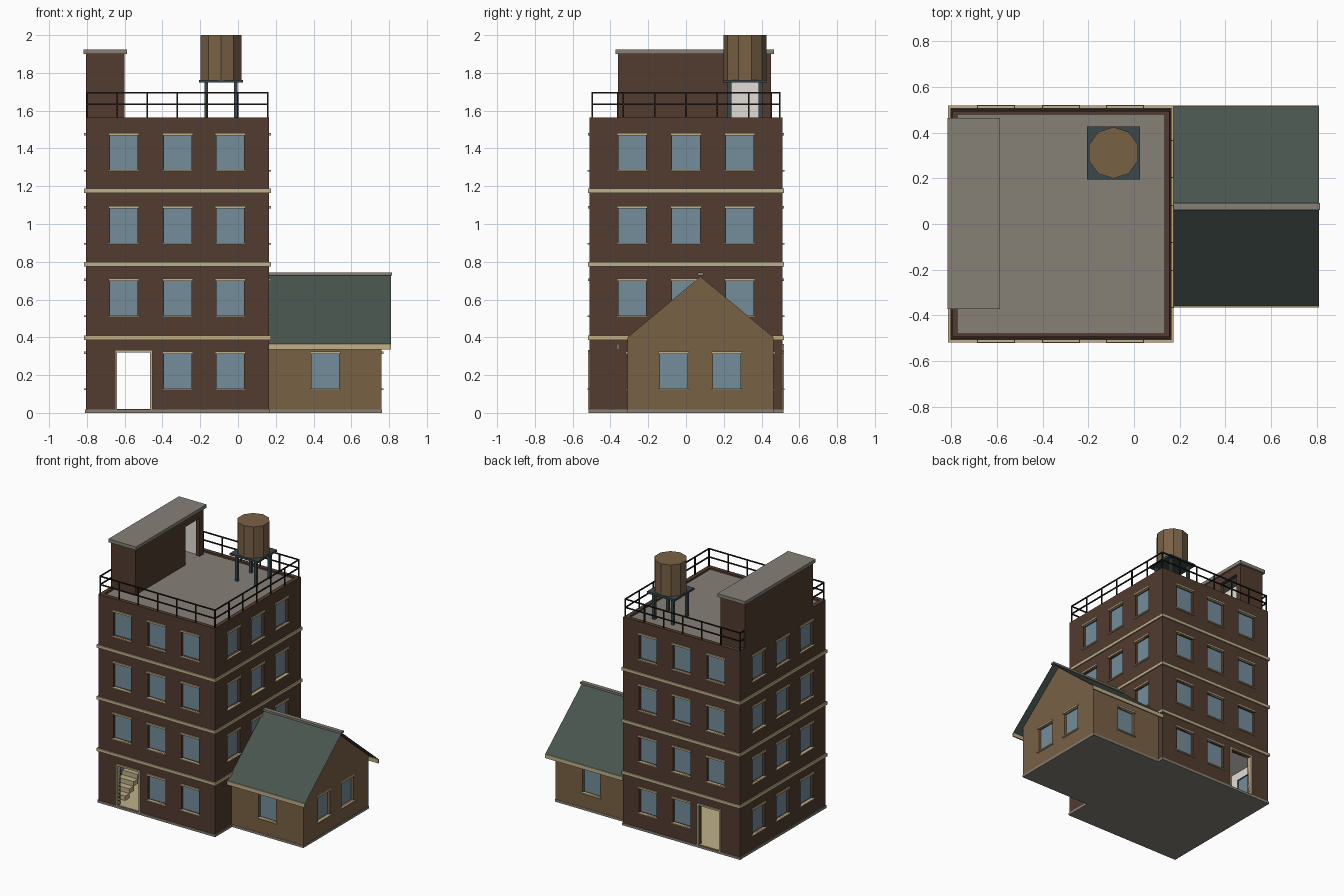
import bpy, bmesh, math
from mathutils import Matrix, Vector

cube = bpy.data.objects.get("Cube")
if cube:
    bpy.data.objects.remove(cube, do_unlink=True)


def material(name, *rgb):
    m = bpy.data.materials.new(name)
    m.use_nodes = True
    m.diffuse_color = (*rgb, 1)
    m.node_tree.nodes["Principled BSDF"].inputs["Base Color"].default_value = (*rgb, 1)
    return m


BRICK = material("brown brick", .085, .045, .029)
TAN = material("tan wood", .19, .12, .06)
GLASS = material("blue glass", .175, .27, .33)
CREAM = material("cream trim", .53, .44, .255)
GREEN = material("green roofing", .065, .09, .078)
GREY = material("warm grey", .24, .215, .18)
DARK = material("dark rail", .018, .013, .011)
SLATE = material("slate metal", .042, .065, .068)
WHITE = material("white plaster", .75, .73, .69)


def finish(bm, name, *mats):
    me = bpy.data.meshes.new(name)
    bm.to_mesh(me)
    bm.free()
    for m in mats:
        me.materials.append(m)
    ob = bpy.data.objects.new(name, me)
    bpy.context.scene.collection.objects.link(ob)
    return ob


def add_box(bm, lo, hi, frame=Matrix()):
    lo, hi = Vector(lo), Vector(hi)
    size = Matrix.Diagonal((*(hi - lo), 1))
    bmesh.ops.create_cube(bm, size=1, matrix=frame @ Matrix.Translation((lo + hi) / 2) @ size)


def box(name, mat, lo, hi):
    bm = bmesh.new()
    add_box(bm, lo, hi)
    return finish(bm, name, mat)


def wall_frames(x0, x1, y0, y1):
    """Local axes per side: along the wall, outward, up."""
    sides = {"front": ((1, 0, 0), (0, y0, 0)), "right": ((0, 1, 0), (x1, 0, 0)),
             "back": ((-1, 0, 0), (0, y1, 0)), "left": ((0, -1, 0), (x0, 0, 0))}
    out = {}
    for side, (u, o) in sides.items():
        u, z = Vector(u), Vector((0, 0, 1))
        m = Matrix((u, u.cross(z), z)).transposed().to_4x4()
        m.translation = o
        out[side] = m
    return out


def wall(name, frame, u0, u1, z0, z1, mat, windows=(), doors=(), gable=0):
    """Wall with recessed windows and open doors; holes are (u0, u1, z0, z1)."""
    holes = list(windows) + list(doors)
    us = sorted({u0, u1, *(h[0] for h in holes), *(h[1] for h in holes)})
    zs = sorted({z0, z1, *(h[2] for h in holes), *(h[3] for h in holes)})
    bm = bmesh.new()

    def face(pts, index):
        f = bm.faces.new([bm.verts.new(frame @ Vector(p)) for p in pts])
        f.material_index = index

    def panel(a, b, c, d, n, index):
        face([(a, n, c), (b, n, c), (b, n, d), (a, n, d)], index)

    for a, b in zip(us, us[1:]):
        for c, d in zip(zs, zs[1:]):
            u, z = (a + b) / 2, (c + d) / 2
            if not any(h[0] < u < h[1] and h[2] < z < h[3] for h in holes):
                panel(a, b, c, d, 0, 0)
                panel(a, b, c, d, -.03, 1)
    for a, b, c, d in holes:
        ring = [(a, c), (b, c), (b, d), (a, d)]
        for (p, q), (r, s) in zip(ring, ring[1:] + ring[:1]):
            face([(p, 0, q), (r, 0, s), (r, -.03, s), (p, -.03, q)], 0)
    for h in windows:
        panel(*h, -.02, 2)
    if gable:
        face([(u0, 0, z1), (u1, 0, z1), ((u0 + u1) / 2, 0, gable)], 0)
    finish(bm, name, mat, WHITE, GLASS)

    # lintels, sills and door casings
    if holes and mat is not None:
        bm = bmesh.new()
        for a, b, c, d in windows:
            add_box(bm, (a - .008, -.01, d), (b + .008, .009, d + .013), frame)
            add_box(bm, (a - .01, -.01, c - .008), (b + .01, .011, c), frame)
        for a, b, c, d in doors:
            if c < 1:
                add_box(bm, (a - .012, -.03, c), (a, .01, d), frame)
                add_box(bm, (b, -.03, c), (b + .012, .01, d), frame)
                add_box(bm, (a - .012, -.03, d), (b + .012, .01, d + .012), frame)
        finish(bm, name + "_trim", CREAM)


def window(u, floor):
    z = .13 + .385 * floor
    return (u - .073, u + .073, z, z + .183)


# Tower walls
X0, X1, Y0, Y1, TOP = -.805, .165, -.51, .51, 1.565
frames = wall_frames(X0, X1, Y0, Y1)
columns = (-.605, -.32, -.04)
sides = (-.285, 0, .285)
door = (-.64, -.465, .018, .32)
front = [window(u, f) for f in range(4) for u in columns if f or u > -.5]
mirror = [(-b, -a, c, d) for a, b, c, d in front]
wall("tower_front", frames["front"], X0, X1, .018, TOP, BRICK, front, [door])
wall("tower_back", frames["back"], -X1, -X0, .018, TOP, BRICK, mirror,
     [(-door[1], -door[0], door[2], door[3])])
wall("tower_right", frames["right"], Y0, Y1, .018, TOP, BRICK,
     [window(u, f) for f in range(1, 4) for u in sides])
wall("tower_left", frames["left"], Y0, Y1, .018, TOP, BRICK,
     [window(u, f) for f in range(4) for u in sides])

# Plinth, interior floor and ceiling, floor bands
box("tower_plinth", GREY, (X0 - .005, Y0 - .005, 0), (X1 + .005, Y1 + .005, .018))
box("ground_floor", CREAM, (X0 + .03, Y0 + .005, .016), (X1 - .03, Y1 - .005, .021))
box("ground_ceiling", WHITE, (X0 + .03, Y0 + .03, .375), (X1 - .03, Y1 - .03, .384))
for i in range(3):
    z = .387 + .389 * i
    box(f"floor_band_{i + 1}", CREAM, (X0 - .009, Y0 - .009, z), (X1 + .009, Y1 + .009, z + .022))

# Interior stairs
bm = bmesh.new()
for i in range(10):
    y, z = -.42 + .05 * i, .02 + .035 * i
    add_box(bm, (X0 + .031, y, z), (-.645, y + .055, z + .035))
finish(bm, "stairs", CREAM)

# Roof deck and parapet
box("roof_deck", GREY, (X0 + .03, Y0 + .03, 1.53), (X1 - .03, Y1 - .03, 1.553))
bm = bmesh.new()
e = .001
for y in (Y0 + e, Y1 - .03 - e):
    add_box(bm, (X0 + e, y, 1.52), (X1 - e, y + .03, TOP))
for x in (X0 + e, X1 - .03 - e):
    add_box(bm, (x, Y0 + .03, 1.52), (x + .03, Y1 - .03, TOP))
finish(bm, "parapet", BRICK)

# Stair house on the roof
SX, SY0, SY1 = -.602, -.36, .45
house = wall_frames(X0, SX, SY0, SY1)
wall("stair_house_front", house["front"], X0, SX, 1.55, 1.9, BRICK)
wall("stair_house_back", house["back"], -SX, -X0, 1.55, 1.9, BRICK)
wall("stair_house_right", house["right"], SY0, SY1, 1.55, 1.9, BRICK,
     doors=[(.235, .405, 1.553, 1.84)])
wall("stair_house_left", house["left"], -SY1, -SY0, 1.55, 1.9, BRICK)
box("stair_house_cap", GREY, (X0 - .012, SY0 - .013, 1.9), (SX + .014, SY1 + .015, 1.925))

# Railings
def railing(name, start, end, bays):
    start, end = Vector(start), Vector(end)
    bm = bmesh.new()
    r = Vector((.004, .004, 0))
    for i in range(bays + 1):
        p = start.lerp(end, i / bays)
        add_box(bm, p - r, p + r + Vector((0, 0, .135)))
    for z in (.065, .127):
        up = Vector((0, 0, z))
        add_box(bm, start - r + up, end + r + up + Vector((0, 0, .008)))
    finish(bm, name, DARK)


rx0, rx1, ry = X0 + .006, X1 - .008, .497
railing("front_railing", (rx0, -ry, TOP), (rx1, -ry, TOP), 6)
railing("back_railing", (rx0, ry, TOP), (rx1, ry, TOP), 6)
railing("right_railing", (rx1, -ry, TOP), (rx1, ry, TOP), 6)
railing("left_railing", (rx0, -ry, TOP), (rx0, SY0, TOP), 1)
railing("left_rear_railing", (rx0, SY1, TOP), (rx0, ry, TOP), 1)

# Water tank on its stand
TX, TY = -.09, .312
bm = bmesh.new()
bmesh.ops.create_cone(bm, cap_ends=True, segments=10, radius1=.113, radius2=.113, depth=.238,
                      matrix=Matrix.Translation((TX, TY, 1.881)) @ Matrix.Rotation(math.pi / 2, 4, "Z")
                      @ Matrix.Rotation(math.pi / 2, 4, "Z"))
finish(bm, "water_tank", TAN)
bm = bmesh.new()
add_box(bm, (TX - .116, TY - .116, 1.748), (TX + .116, TY + .116, 1.763))
for sx in (-1, 1):
    for sy in (-1, 1):
        x, y = TX + .078 * sx, TY + .082 * sy
        add_box(bm, (x - .01, y - .01, 1.55), (x + .01, y + .01, 1.75))
finish(bm, "tank_stand", SLATE)

# Annex walls
AX, AY0, AY1, EAVE, MID = .76, -.31, .464, .4, .077
annex = wall_frames(X1, AX, AY0, AY1)
wall("annex_front", annex["front"], X1, AX, .018, EAVE, TAN, [window(.462, 0)])
wall("annex_back", annex["back"], -AX, -X1, .018, EAVE, TAN, [window(-.462, 0)])
wall("annex_gable", annex["right"], AY0, AY1, .018, EAVE, TAN,
     [window(-.065, 0), window(.215, 0)], gable=.722)
box("annex_plinth", GREY, (X1, AY0 - .003, 0), (AX + .003, AY1 + .003, .018))

# Annex roof, eave boards and ridge cap
bm = bmesh.new()
for s in (-1, 1):
    pts = [(X1, MID, .73), (.81, MID, .73), (.81, MID + .437 * s, .365), (X1, MID + .437 * s, .365)]
    bm.faces.new([bm.verts.new(p) for p in pts[::-s]])
finish(bm, "annex_roof", GREEN)
bm = bmesh.new()
for s in (-1, 1):
    y = MID + .437 * s
    add_box(bm, (X1, y - .005, .335), (.81, y + .005, .364))
finish(bm, "eave_boards", CREAM)
box("ridge_cap", GREY, (X1, MID - .015, .728), (.816, MID + .015, .742))
